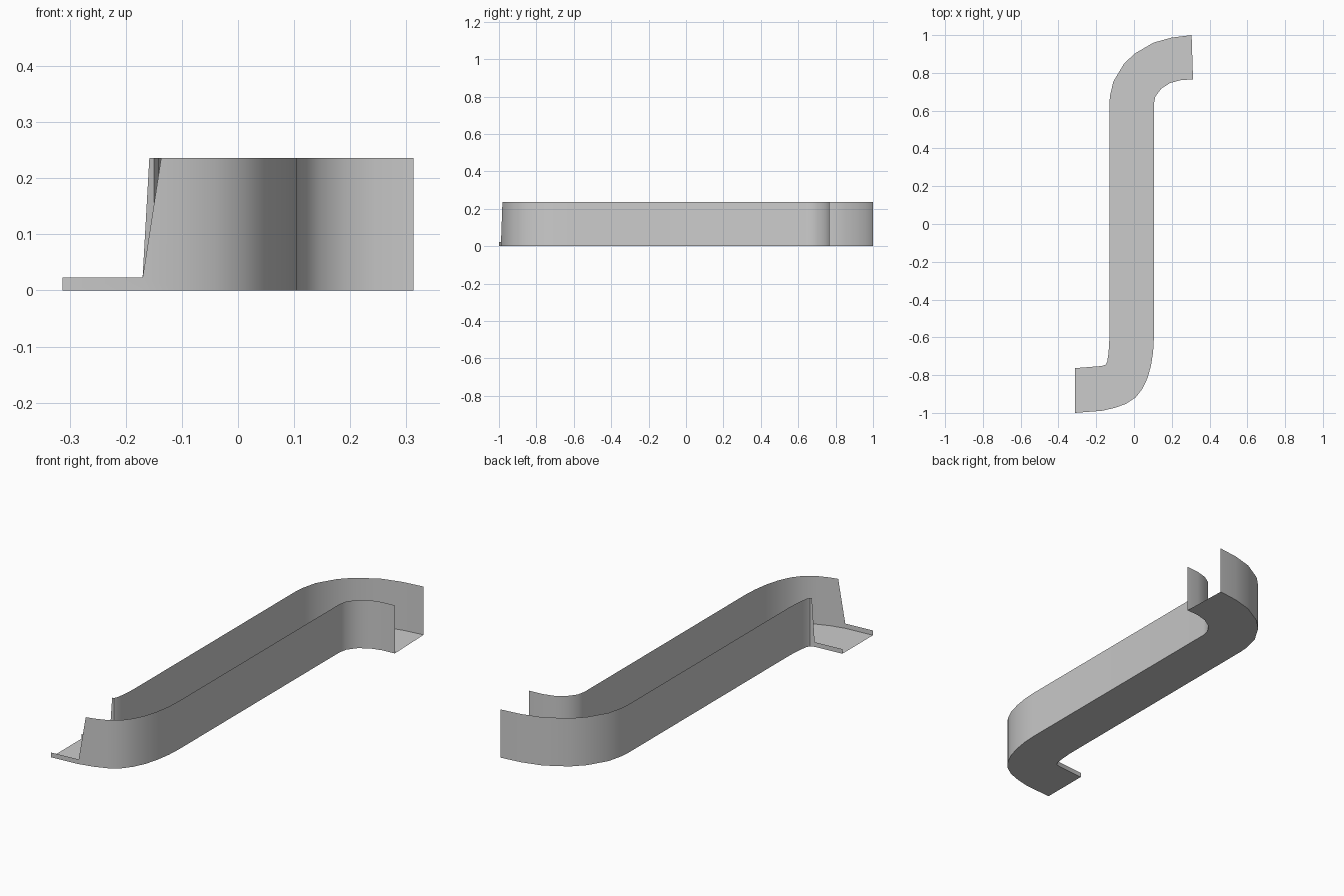
import bpy, bmesh

if "Cube" in bpy.data.objects:
    bpy.data.objects.remove(bpy.data.objects["Cube"])

H, LIP = 0.236, 0.023   # wall height, low lip height at the front-left end

# Plan outlines of the two sides of the S-shaped channel, lip end first
LEFT = [(-.3125, -.763), (-.17, -.752), (-.15, -.745), (-.142, -.73), (-.135, -.685),
        (-.131, -.62), (-.131, .63), (-.127, .68), (-.109, .755), (-.055, .845),
        (0, .90), (.103, .96), (.2, .987), (.305, 1)]
RIGHT = [(-.3125, -1), (-.17, -.989), (-.10, -.973), (-.04, -.951), (.01, -.917),
         (.045, -.872), (.072, -.815), (.09, -.75), (.101, -.68), (.105, -.61),
         (.105, .635), (.113, .675), (.145, .717), (.19, .746), (.245, .761), (.3125, .766)]


def finish(bm, name):
    mesh = bpy.data.meshes.new(name)
    bm.to_mesh(mesh)
    bm.free()
    ob = bpy.data.objects.new(name, mesh)
    bpy.context.collection.objects.link(ob)
    bpy.context.view_layer.objects.active = ob
    bpy.ops.object.select_all(action='DESELECT')
    ob.select_set(True)
    bpy.ops.object.shade_smooth_by_angle(angle=0.6)


def wall(name, pts, cut_x):
    """Thin upright wall: low lip first, then a slanted rise to full height."""
    bm = bmesh.new()
    low = [bm.verts.new((x, y, 0)) for x, y in pts]
    lip = [bm.verts.new((x, y, LIP)) for x, y in pts[:2]]
    top = [bm.verts.new((x, y, H)) for x, y in pts[2:]]
    (x1, y1), (x2, y2) = pts[1], pts[2]
    t = (cut_x - x1) / (x2 - x1)
    cut = bm.verts.new((cut_x, y1 + t * (y2 - y1), H))
    bm.faces.new((low[0], low[1], lip[1], lip[0]))
    bm.faces.new((low[1], low[2], top[0], cut, lip[1]))
    for i in range(len(top) - 1):
        bm.faces.new((low[i + 2], low[i + 3], top[i + 1], top[i]))
    finish(bm, name)


wall("left_wall", LEFT, -.158)
wall("right_wall", RIGHT, -.137)

# Flat floor between the two walls
bm = bmesh.new()
face = bm.faces.new([bm.verts.new((x, y, 0)) for x, y in RIGHT + LEFT[::-1]])
bmesh.ops.triangulate(bm, faces=[face])
finish(bm, "channel_floor")
